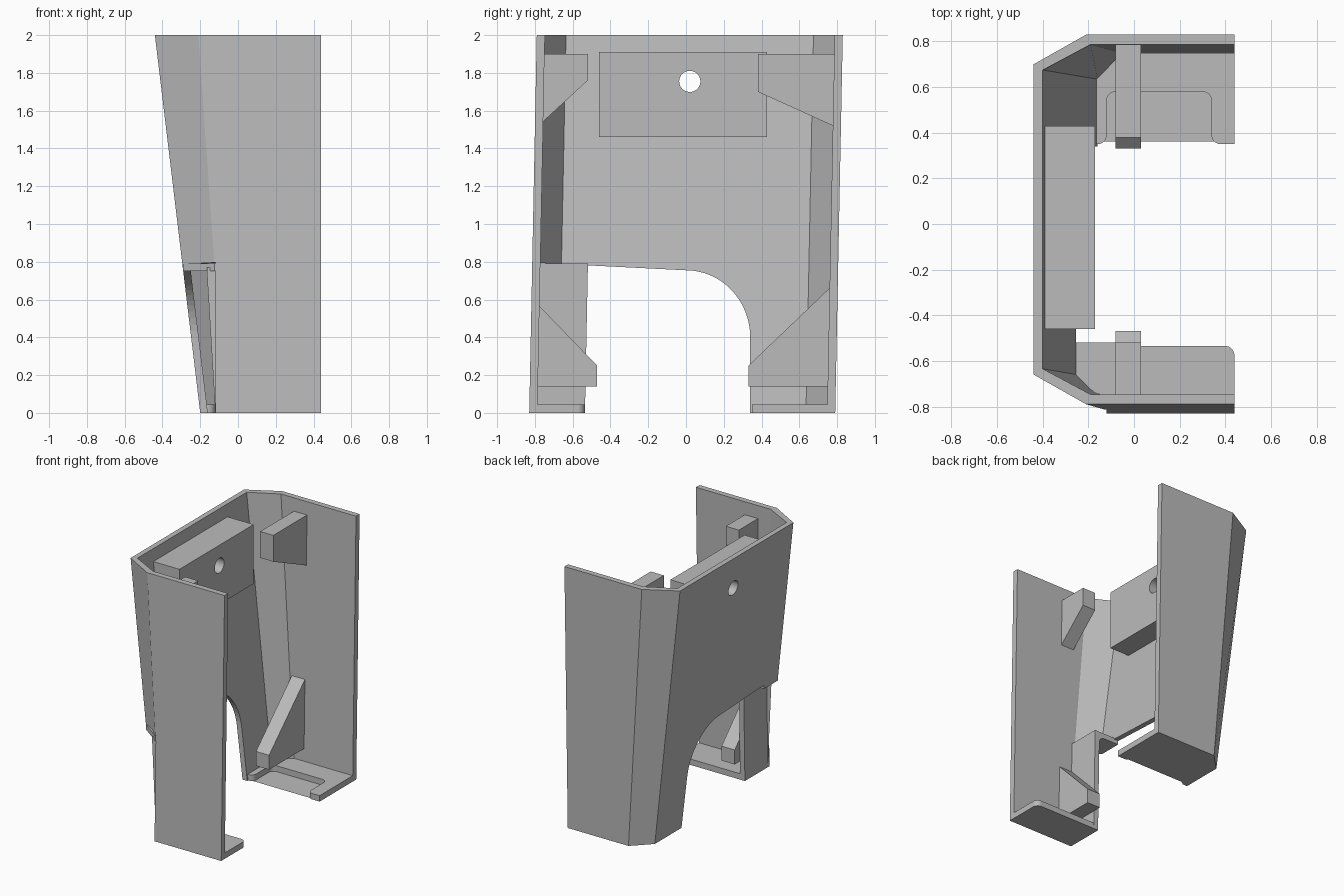
import bpy, bmesh, math

cube = bpy.data.objects.get("Cube")
if cube:
    bpy.data.objects.remove(cube, do_unlink=True)

grey = bpy.data.materials.new("plain grey")
grey.use_nodes = True
grey.diffuse_color = (0.5, 0.5, 0.5, 1)
grey.node_tree.nodes["Principled BSDF"].inputs["Base Color"].default_value = (0.5, 0.5, 0.5, 1)

LEAN = 0.02  # sideways lean of both side walls per unit of height


def loft(name, start, end):
    """Solid between two matching closed loops of 3D points."""
    bm = bmesh.new()
    a = [bm.verts.new(p) for p in start]
    b = [bm.verts.new(p) for p in end]
    n = len(a)
    bm.faces.new(a)
    bm.faces.new(b[::-1])
    for i in range(n):
        j = (i + 1) % n
        bm.faces.new((a[i], b[i], b[j], a[j]))
    bmesh.ops.triangulate(bm, faces=[f for f in bm.faces if len(f.verts) > 4])
    bmesh.ops.recalc_face_normals(bm, faces=bm.faces)
    mesh = bpy.data.meshes.new(name)
    bm.to_mesh(mesh)
    bm.free()
    ob = bpy.data.objects.new(name, mesh)
    bpy.context.collection.objects.link(ob)
    mesh.materials.append(grey)
    return ob


def plate_z(name, pts, z0, z1):
    return loft(name, [(x, y, z0) for x, y in pts], [(x, y, z1) for x, y in pts])


def prism_x(name, pts, x0, x1):
    return loft(name, [(x0, y, z) for y, z in pts], [(x1, y, z) for y, z in pts])


def prism_y(name, pts, y0, y1):
    return loft(name, [(x, y0 + LEAN * z, z) for x, z in pts],
                [(x, y1 + LEAN * z, z) for x, z in pts])


def arc(cx, cy, r, a0, a1, steps=8, ry=None):
    """Points along an arc, angles in degrees."""
    ry = ry or r
    out = []
    for i in range(steps + 1):
        t = math.radians(a0 + (a1 - a0) * i / steps)
        out.append((cx + r * math.cos(t), cy + ry * math.sin(t)))
    return out


def cut(target, cutter):
    mod = target.modifiers.new("cut", "BOOLEAN")
    mod.operation = "DIFFERENCE"
    mod.solver = "EXACT"
    mod.object = cutter
    bpy.context.view_layer.objects.active = target
    bpy.ops.object.modifier_apply(modifier=mod.name)


# Shell: chamfered U section, open at +x, back wall leaning outwards
def section(z, back, crease):
    mid = LEAN * (z - 1)
    half = [(0.44, 0.81), (crease, 0.81), (back, 0.68)]
    inner = [(back + 0.04, 0.655), (crease + 0.02, 0.767), (0.44, 0.767)]
    outside = half + [(x, -y) for x, y in half[::-1]]
    inside = [(x, -y) for x, y in inner[::-1]] + inner
    return [(x, y + mid, z) for x, y in outside + inside]


shell = loft("shell", section(0, -0.20, -0.07), section(2, -0.44, -0.21))

# Arched opening through the lower back wall
opening = prism_x("opening_cutter",
                  [(0.34, -0.1)] + arc(0, 0.40, 0.34, 0, 90, 16, 0.355)
                  + [(-1, 0.805), (-1, -0.1)], -0.8, -0.03)

# Mounting block, with its back seated in the leaning wall
block_y = (-0.46, 0.43)
block_profile = [(-0.17, 1.46), (-0.17, 1.91), (-0.41, 1.91), (-0.355, 1.46)]
block = loft("mounting_block", *[[(x, y, z) for x, z in block_profile] for y in block_y])

# Round hole through block and wall
hole = prism_x("hole_cutter", arc(0.02, 1.755, 0.056, 0, 352.5, 47), -0.8, 0.2)

cut(shell, opening)
cut(shell, hole)
cut(block, hole)
for helper in (opening, hole):
    bpy.data.objects.remove(helper, do_unlink=True)

# Right leg: side wall patch, inner web with a filleted top, and shelf
prism_y("leg_side", [(-0.03, 0), (-0.03, 0.80), (-0.12, 0.80), (-0.12, 0)], -0.83, -0.787)
prism_y("leg_web", [(-0.08, 0), (-0.08, 0.77), (-0.165, 0.77)]
        + arc(-0.165, 0.705, 0.045, 90, 0) + [(-0.12, 0)], -0.81, -0.535)
plate_z("leg_shelf", [(-0.29, -0.52), (-0.29, -0.69), (-0.125, -0.812),
                      (-0.08, -0.812), (-0.08, -0.52)], 0.75, 0.79)

# Floors of both legs
plate_z("right_floor", [(-0.12, -0.81), (0.44, -0.81)]
        + arc(0.40, -0.575, 0.04, 0, 90) + [(-0.12, -0.535)], 0, 0.045)
plate_z("left_floor", [(0.44, 0.77), (-0.06, 0.77), (-0.18, 0.66), (-0.18, 0.35)]
        + arc(-0.16, 0.39, 0.04, 270, 360)
        + arc(-0.08, 0.54, 0.04, 180, 90)
        + arc(0.30, 0.54, 0.04, 90, 0)
        + arc(0.38, 0.39, 0.04, 180, 270) + [(0.44, 0.35)], 0, 0.045)

# Ribs on the side walls
ribs = {
    "upper_left_rib": [(0.80, 1.90), (0.38, 1.90), (0.38, 1.70), (0.80, 1.51)],
    "lower_left_rib": [(0.775, 0.14), (0.33, 0.14), (0.33, 0.25), (0.775, 0.675)],
    "upper_right_rib": [(-0.77, 1.90), (-0.52, 1.90), (-0.52, 1.76), (-0.77, 1.53)],
    "lower_right_rib": [(-0.80, 0.14), (-0.47, 0.14), (-0.47, 0.25), (-0.80, 0.59)],
}
for name, pts in ribs.items():
    prism_x(name, pts, -0.08, 0.03)
